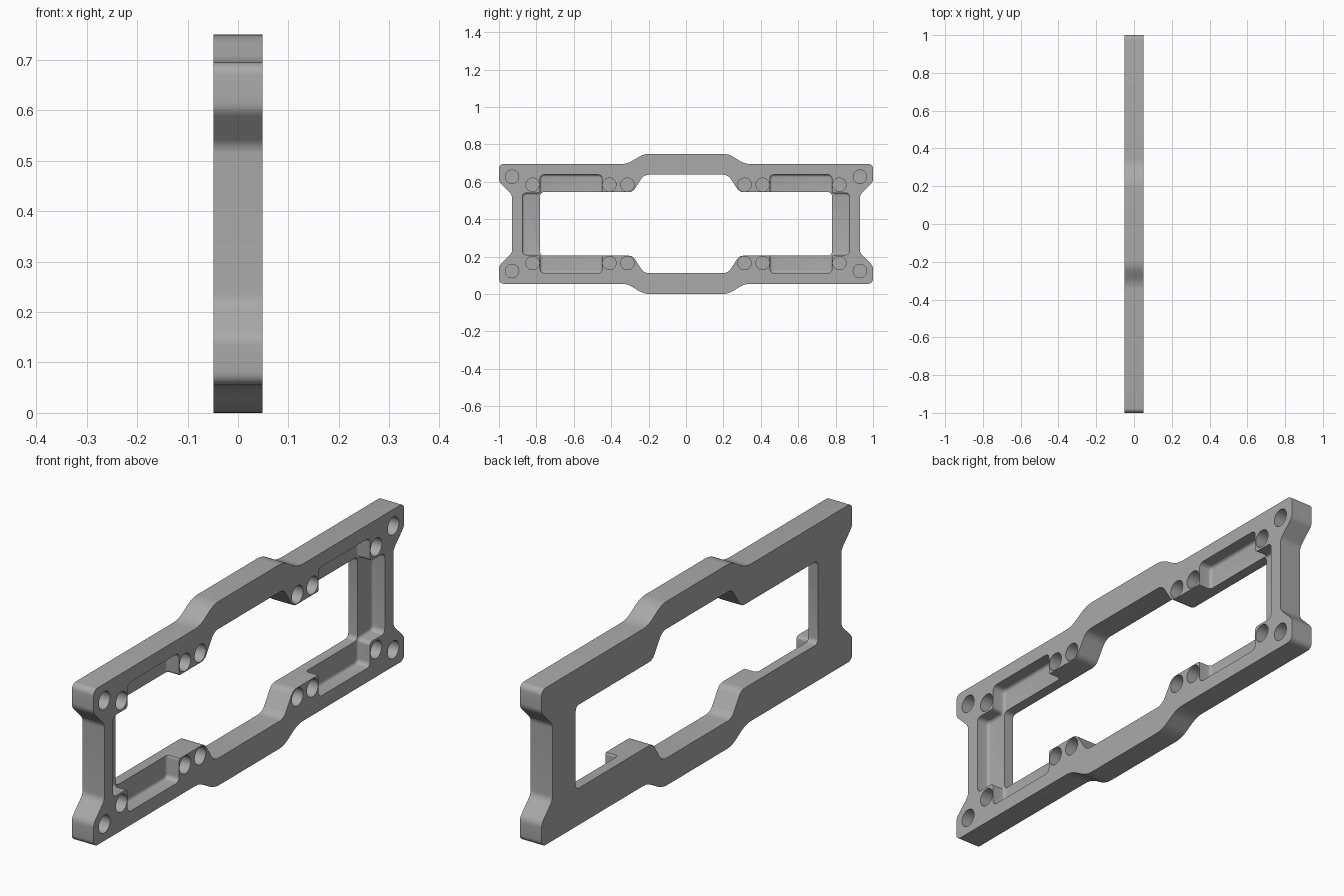
import bpy, bmesh, math
from mathutils import Vector, Matrix

cube = bpy.data.objects.get("Cube")
if cube:
    bpy.data.objects.remove(cube, do_unlink=True)

HALF_T = 0.049     # half thickness along x
MID_Z = 0.375      # height of the symmetry line


def four_way(quarter):
    """Mirror a quarter outline (y, z, radius) into a closed loop."""
    def flip(sy, sz):
        return [(y * sy, z * sz, r) for y, z, r in quarter]
    return flip(1, 1) + flip(1, -1)[::-1] + flip(-1, -1) + flip(-1, 1)[::-1]


def fillet(points, steps=6):
    """Round every corner of a polygon with its own radius."""
    out = []
    for i, (y, z, r) in enumerate(points):
        p = Vector((y, z))
        a = (Vector(points[i - 1][:2]) - p).normalized()
        b = (Vector(points[(i + 1) % len(points)][:2]) - p).normalized()
        half = a.angle(b) / 2
        center = p + (a + b).normalized() * (r / math.sin(half))
        start = p + a * (r / math.tan(half)) - center
        end = p + b * (r / math.tan(half)) - center
        sweep = start.angle_signed(end)
        for k in range(steps + 1):
            out.append(center + Matrix.Rotation(-sweep * k / steps, 2) @ start)
    return out


def add_prism(bm, outline, x0, x1, bevel=0):
    """Extrude a (y, z) outline along x, optionally rounding the x0 rim."""
    base = bm.faces.new([bm.verts.new((x0, p.x, p.y + MID_Z)) for p in outline])
    ext = bmesh.ops.extrude_face_region(bm, geom=[base], use_keep_orig=True)
    top = [g for g in ext["geom"] if isinstance(g, bmesh.types.BMVert)]
    bmesh.ops.translate(bm, verts=top, vec=(x1 - x0, 0, 0))
    if bevel:
        bmesh.ops.bevel(bm, geom=list(base.edges), offset=bevel, segments=4,
                        profile=0.5, affect='EDGES')


def make_object(name, bm):
    bmesh.ops.recalc_face_normals(bm, faces=bm.faces)
    mesh = bpy.data.meshes.new(name)
    bm.to_mesh(mesh)
    bm.free()
    obj = bpy.data.objects.new(name, mesh)
    bpy.context.collection.objects.link(obj)
    return obj


def cut(target, cutter):
    cutter.hide_render = True
    mod = target.modifiers.new("cut", 'BOOLEAN')
    mod.operation, mod.solver, mod.object = 'DIFFERENCE', 'EXACT', cutter
    bpy.context.view_layer.objects.active = target
    bpy.ops.object.modifier_apply(modifier=mod.name)
    bpy.data.objects.remove(cutter, do_unlink=True)


# Outer plate with flared corners and a raised middle
bm = bmesh.new()
add_prism(bm, fillet(four_way([
    (0.225, 0.375, 0.12), (0.315, 0.32, 0.12), (1, 0.32, 0.025),
    (1, 0.225, 0.04), (0.93, 0.155, 0.04)])), -HALF_T, HALF_T)
frame = make_object("frame_plate", bm)

# Central through window
bm = bmesh.new()
add_prism(bm, fillet(four_way([
    (0.225, 0.263, 0.05), (0.285, 0.17, 0.04), (0.78, 0.17, 0.02)])), -0.2, 0.2)
cut(frame, make_object("window_cutter", bm))

# Stepped pockets at both ends, open to the window
upper = [(0.40, 0.165, 0.015), (0.449, 0.165, 0.015), (0.449, 0.263, 0.02),
         (0.78, 0.263, 0.02), (0.78, 0.165, 0.015), (0.875, 0.165, 0.02)]
pocket = upper + [(y, -z, r) for y, z, r in reversed(upper)]
bm = bmesh.new()
for side in (1, -1):
    outline = [Vector((p.x * side, p.y)) for p in fillet(pocket)]
    add_prism(bm, outline, -0.007, 0.2, bevel=0.012)
cut(frame, make_object("pocket_cutter", bm))

# Blind round holes
bm = bmesh.new()
for y, z in ((0.93, 0.252), (0.82, 0.209), (0.41, 0.209), (0.313, 0.209)):
    for sy in (1, -1):
        for sz in (1, -1):
            circle = [Vector((y * sy + 0.036 * math.cos(a), z * sz + 0.036 * math.sin(a)))
                      for a in (math.tau * i / 32 for i in range(32))]
            add_prism(bm, circle, -0.03, 0.2)
cut(frame, make_object("hole_cutter", bm))

# Single grey finish
grey = bpy.data.materials.new("plain_grey")
grey.use_nodes = True
color = (0.4, 0.4, 0.4, 1)
grey.diffuse_color = color
grey.node_tree.nodes["Principled BSDF"].inputs["Base Color"].default_value = color
frame.data.materials.clear()
frame.data.materials.append(grey)

bpy.ops.object.select_all(action='DESELECT')
frame.select_set(True)
bpy.context.view_layer.objects.active = frame
bpy.ops.object.shade_smooth_by_angle(angle=math.radians(30))
